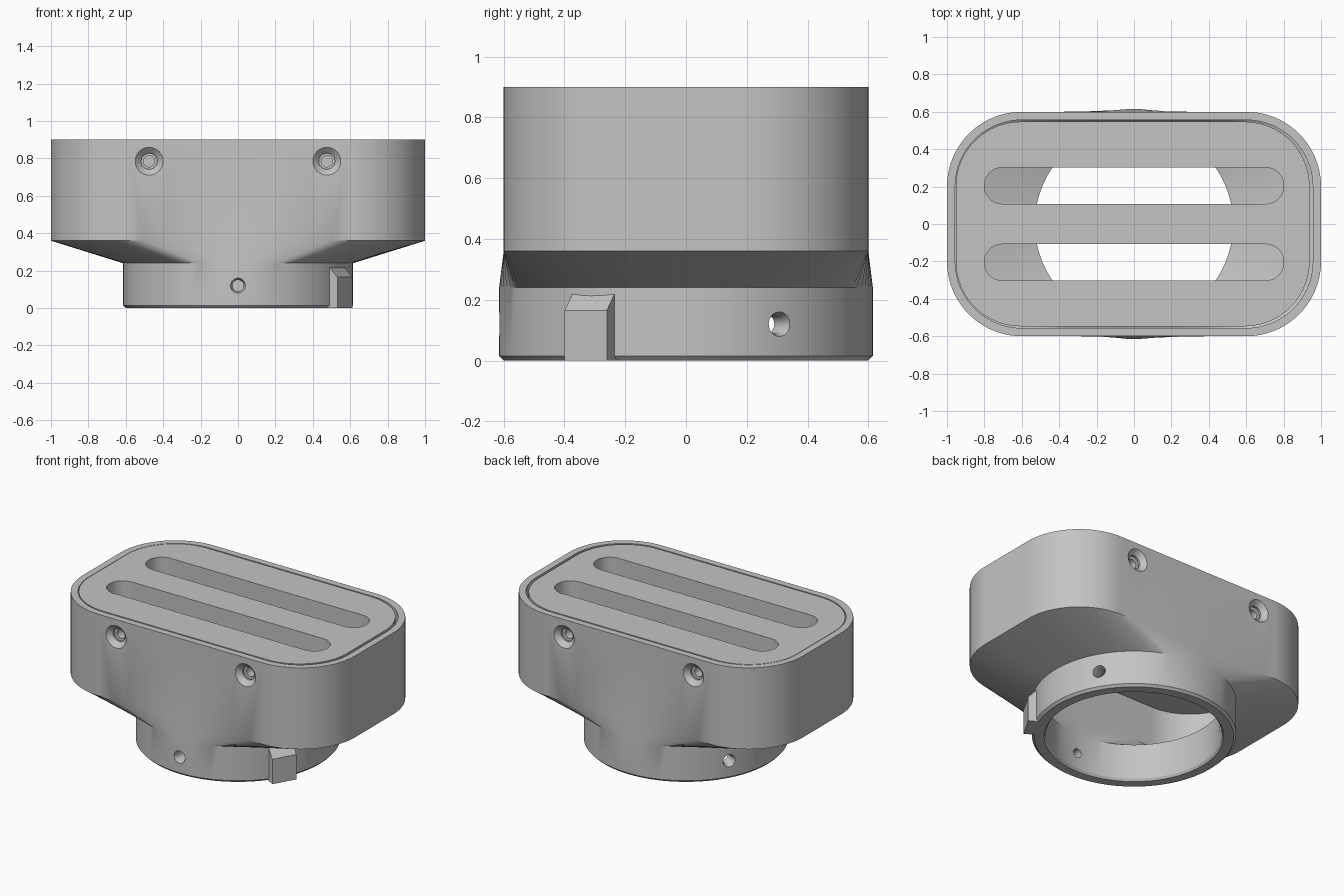
import bpy, bmesh
from math import sin, cos, pi, radians, hypot
from mathutils import Matrix, Vector

cube = bpy.data.objects.get("Cube")
if cube:
    bpy.data.objects.remove(cube, do_unlink=True)

grey = bpy.data.materials.new("plain grey")
grey.use_nodes = True
grey.diffuse_color = (0.55, 0.55, 0.55, 1)
grey.node_tree.nodes["Principled BSDF"].inputs["Base Color"].default_value = (0.55, 0.55, 0.55, 1)

ARC = 20          # steps per rounded corner
SIDE, FRONT = 4, 12   # steps along the straight edges


def rounded(hx, hy, r, z):
    """Counter-clockwise rounded rectangle."""
    pts = []
    corners = [(1, 1), (-1, 1), (-1, -1), (1, -1)]
    for k, (sx, sy) in enumerate(corners):
        cx, cy = sx * (hx - r), sy * (hy - r)
        for i in range(ARC + 1):
            a = (k + i / ARC) * pi / 2
            pts.append(Vector((cx + r * cos(a), cy + r * sin(a), z)))
        # straight run to the start of the next corner
        nx, ny = corners[(k + 1) % 4]
        b = (k + 1) * pi / 2
        end = Vector((nx * (hx - r) + r * cos(b), ny * (hy - r) + r * sin(b), z))
        start, steps = pts[-1], (FRONT if k % 2 == 0 else SIDE)
        pts += [start.lerp(end, j / steps) for j in range(1, steps)]
    return pts


def circle(r, z):
    """Circle with points matched one to one to those of rounded()."""
    side, front = radians(12), radians(24)
    stops = [side, pi / 2 - front, pi / 2 + front, pi - side]
    stops += [s + pi for s in stops] + [2 * pi + side]
    counts = [ARC, FRONT, ARC, SIDE] * 2
    angles = []
    for a, b, n in zip(stops, stops[1:], counts):
        angles += [a + (b - a) * i / n for i in range(n)]
    return [Vector((r * cos(a), r * sin(a), z)) for a in angles]


def make(name, bm):
    bmesh.ops.recalc_face_normals(bm, faces=bm.faces)
    mesh = bpy.data.meshes.new(name)
    bm.to_mesh(mesh)
    bm.free()
    mesh.materials.append(grey)
    ob = bpy.data.objects.new(name, mesh)
    bpy.context.collection.objects.link(ob)
    return ob


def loft(name, rings, loop=False):
    """Skin a stack of rings; cap the ends, or join last to first."""
    bm = bmesh.new()
    rows = [[bm.verts.new(p) for p in ring] for ring in rings]
    pairs = list(zip(rows, rows[1:]))
    if loop:
        pairs.append((rows[-1], rows[0]))
    else:
        bm.faces.new(rows[0])
        bm.faces.new(rows[-1])
    for low, high in pairs:
        n = len(low)
        for i in range(n):
            j = (i + 1) % n
            bm.faces.new((low[i], low[j], high[j], high[i]))
    return make(name, bm)


def drill(profile, origin, direction):
    """Round cutter from (radius, depth) steps along a direction."""
    turn = Matrix.Translation(origin) @ Vector(direction).to_track_quat('Z', 'Y').to_matrix().to_4x4()
    rings = [[turn @ Vector((r * cos(a), r * sin(a), d))
              for a in (2 * pi * i / 32 for i in range(32))] for r, d in profile]
    return loft("cutter", rings)


def select(ob):
    bpy.ops.object.select_all(action='DESELECT')
    ob.select_set(True)
    bpy.context.view_layer.objects.active = ob


def cut(ob, cutters):
    for c in cutters:
        select(ob)
        mod = ob.modifiers.new("cut", 'BOOLEAN')
        mod.operation, mod.solver, mod.object = 'DIFFERENCE', 'EXACT', c
        bpy.ops.object.modifier_apply(modifier=mod.name)
        bpy.data.objects.remove(c, do_unlink=True)


def smooth(ob):
    select(ob)
    bpy.ops.object.shade_smooth_by_angle(angle=radians(25))


# Hollow housing: round collar flaring into a rounded box
housing = loft("housing", [
    circle(0.60, 0), circle(0.615, 0.015), circle(0.615, 0.24),
    rounded(1, 0.6, 0.4, 0.36), rounded(1, 0.6, 0.4, 0.9),
    rounded(0.956, 0.556, 0.356, 0.9), rounded(0.956, 0.556, 0.356, 0.4),
    circle(0.53, 0.25), circle(0.53, 0.015), circle(0.54, 0)], loop=True)

# Lid set into the top of the housing
lid = loft("slotted_lid", [rounded(0.946, 0.547, 0.347, z) for z in (0.67, 0.9)])
lid.data.transform(Matrix.Translation((-0.007, 0, 0)))

# Two long slots through the lid
slots = []
for y in (-0.205, 0.205):
    slot = loft("cutter", [rounded(0.8, 0.097, 0.0965, z) for z in (0.6, 1)])
    slot.data.transform(Matrix.Translation((0, y, 0)))
    slots.append(slot)
cut(lid, slots)

# Countersunk screw holes through the housing, blind holes in the lid
sinks, blinds = [], []
for x in (-0.475, 0.475):
    for s in (-1, 1):
        spot, inward = (x, s * 0.6, 0.785), (0, -s, 0)
        sinks.append(drill([(0.085, -0.01), (0.043, 0.03), (0.043, 0.1)], spot, inward))
        blinds.append(drill([(0.03, 0.02), (0.03, 0.2)], spot, inward))
cut(lid, blinds)

# Three set-screw holes around the collar
for deg in (-90, 30, 150):
    d = Vector((cos(radians(deg)), sin(radians(deg)), 0))
    sinks.append(drill([(0.044, -0.01), (0.03, 0.03), (0.03, 0.15)],
                       d * 0.615 + Vector((0, 0, 0.12)), -d))
cut(housing, sinks)

# Chamfered key on the side of the collar
bm = bmesh.new()
outline = [(0.56, 0), (0.66, 0), (0.66, 0.165), (0.59, 0.24), (0.56, 0.24)]
ends = [[bm.verts.new((r, w, z)) for r, z in outline] for w in (-0.08, 0.08)]
for end in ends:
    bm.faces.new(end)
for i in range(len(outline)):
    j = (i + 1) % len(outline)
    bm.faces.new((ends[0][i], ends[0][j], ends[1][j], ends[1][i]))
key = make("collar_key", bm)
key.data.transform(Matrix.Rotation(radians(-30), 4, 'Z'))

for ob in (housing, lid):
    smooth(ob)
